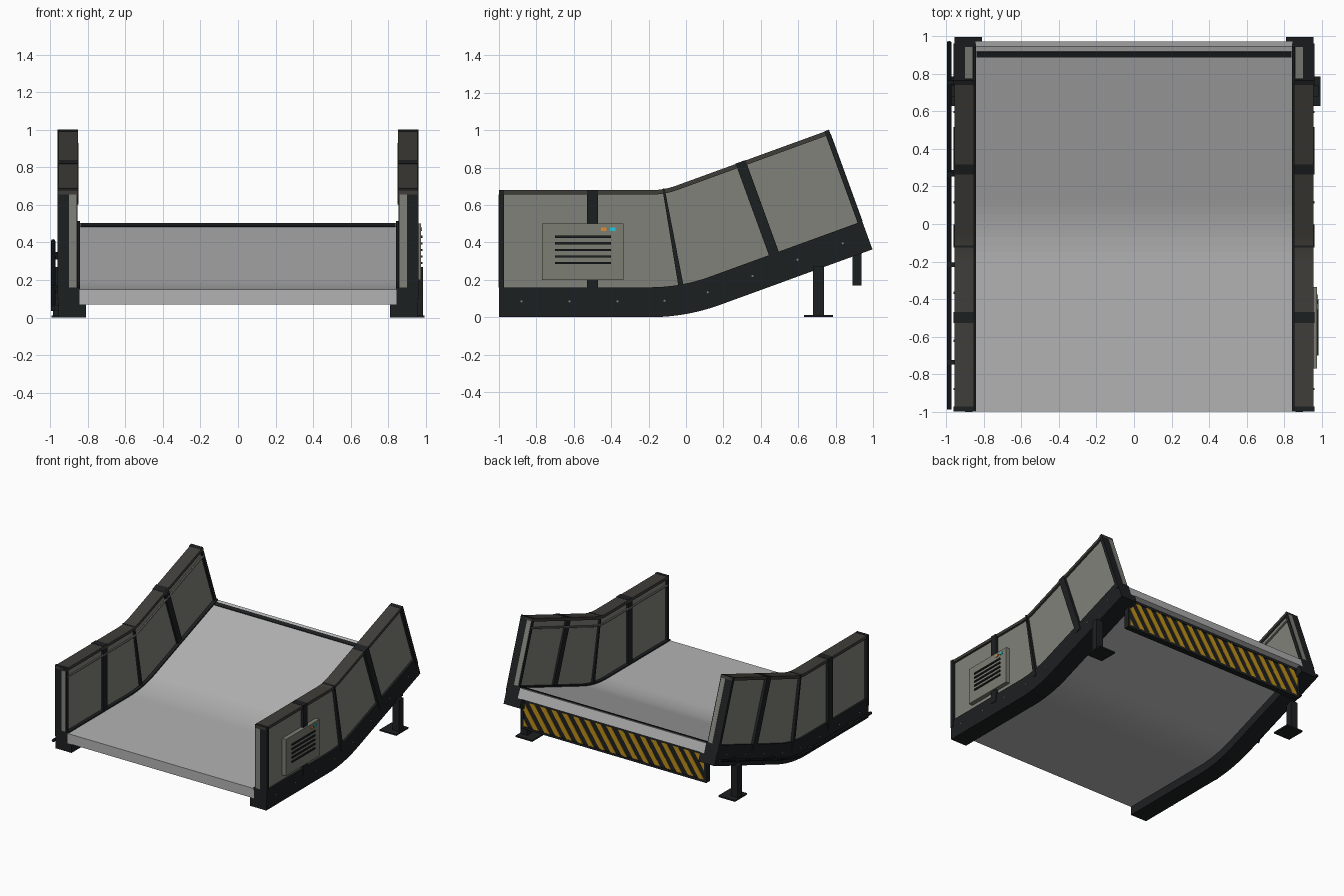
import bpy, bmesh, math
from mathutils import Vector, Matrix

if "Cube" in bpy.data.objects:
    bpy.data.objects.remove(bpy.data.objects["Cube"])

# Side path: flat run, 20 degree bend, straight ramp. d is the offset normal to it.
BEND, R, SEG = math.radians(20), 1.1, 8
T = R * math.tan(BEND / 2)
S1 = 1 - T
S2 = S1 + R * BEND
END = S2 + 0.997 / math.cos(BEND) - T


def frame(s, d):
    """Return y, z and slope angle at path length s and normal offset d."""
    if s <= S1:
        return s - 1, d, 0
    a = min((s - S1) / R, BEND)
    y = -T + (R - d) * math.sin(a)
    z = R - (R - d) * math.cos(a)
    extra = max(0, s - S2)
    return y + extra * math.cos(a), z + extra * math.sin(a), a


def material(name, *rgb):
    m = bpy.data.materials.new(name)
    m.diffuse_color = (*rgb, 1)
    m.use_nodes = True
    m.node_tree.nodes["Principled BSDF"].inputs["Base Color"].default_value = m.diffuse_color
    return m


DARK = material("dark_metal", 0.012, 0.014, 0.015)
CAP = material("cap_brown", 0.05, 0.047, 0.04)
PANEL = material("panel_grey", 0.22, 0.22, 0.195)
DECK = material("deck_grey", 0.45, 0.45, 0.45)
BOX = material("box_grey", 0.2, 0.205, 0.17)
YELLOW = material("hazard_yellow", 0.5, 0.27, 0.01)
ORANGE = material("lamp_orange", 0.8, 0.25, 0.03)
CYAN = material("lamp_cyan", 0.02, 0.6, 0.75)


def finish(name, bm, mat):
    bmesh.ops.recalc_face_normals(bm, faces=bm.faces)
    me = bpy.data.meshes.new(name)
    bm.to_mesh(me)
    bm.free()
    me.materials.append(mat)
    ob = bpy.data.objects.new(name, me)
    bpy.context.collection.objects.link(ob)
    return ob


def sweep(name, mat, section, s0=0, s1=END):
    """Sweep an (x, d) outline along the side path."""
    bm = bmesh.new()
    stops = [S1 + (S2 - S1) * i / SEG for i in range(SEG + 1)]
    stations = [s0] + [s for s in stops if s0 < s < s1] + [s1]
    rings = [[bm.verts.new((x, *frame(s, d)[:2])) for x, d in section] for s in stations]
    n = len(section)
    for a, b in zip(rings, rings[1:]):
        for i in range(n):
            bm.faces.new((a[i], a[(i + 1) % n], b[(i + 1) % n], b[i]))
    bm.faces.new(rings[0])
    bm.faces.new(rings[-1])
    return finish(name, bm, mat)


def rect(x0, x1, d0, d1):
    return [(x0, d0), (x1, d0), (x1, d1), (x0, d1)]


def circle(x, d, r, n=8):
    return [(x + r * math.cos(2 * math.pi * i / n), d + r * math.sin(2 * math.pi * i / n)) for i in range(n)]


def box(name, mat, x, y, z):
    bm = bmesh.new()
    size = [b - a for a, b in (x, y, z)]
    mid = [(a + b) / 2 for a, b in (x, y, z)]
    bmesh.ops.create_cube(bm, size=1, matrix=Matrix.Translation(mid) @ Matrix.Diagonal((*size, 1)))
    return finish(name, bm, mat)


# Walking deck with a dark threshold bar
sweep("deck", DECK, rect(-0.845, 0.845, 0.07, 0.15))
sweep("threshold_bar", DARK, rect(-0.84, 0.84, 0.148, 0.156), END - 0.06, END - 0.028)

for g, side in ((-1, "left"), (1, "right")):
    def wall(part, mat, x0, x1, d0, d1, s0=0, s1=END):
        return sweep(f"{side}_{part}", mat, rect(g * x0, g * x1, d0, d1), s0, s1)

    # Side wall layers
    wall("support_rail", DARK, 0.81, 0.85, 0, 0.07)
    wall("skirt", DARK, 0.842, 0.957, 0, 0.16)
    wall("panel", PANEL, 0.87, 0.94, 0.15, 0.66, 0.01, END - 0.01)
    wall("cap", CAP, 0.853, 0.957, 0.655, 0.679)
    sweep(f"{side}_handrail", PANEL, circle(g * 0.858, 0.605, 0.008), 0.01, END - 0.01)

    # Posts across the wall
    for i, (a, b) in enumerate(((0, 0.026), (0.472, 0.53), (0.985, 1.017), (1.526, 1.582), (END - 0.026, END))):
        wall(f"post_{i}", DARK, 0.855, 0.962, 0.1, 0.681, a, b)
    # Pale strips on the wall ends
    wall("front_strip", PANEL, 0.862, 0.9, 0.16, 0.655, -0.002, 0.01)
    wall("rear_strip", PANEL, 0.862, 0.9, 0.16, 0.655, END - 0.01, END + 0.002)

    # Skirt bolts
    for i in range(8):
        y, z, a = frame(0.12 + 0.257 * i, 0.085)
        bm = bmesh.new()
        m = Matrix.Translation((g * 0.958, y, z)) @ Matrix.Rotation(math.pi / 2, 4, 'Y')
        bmesh.ops.create_cone(bm, cap_ends=True, segments=8, radius1=0.006, radius2=0.006, depth=0.01, matrix=m)
        finish(f"{side}_bolt_{i}", bm, PANEL)

    # Rear leg and foot plate
    box(f"{side}_leg", DARK, (g * 0.955 - 0.03, g * 0.955 + 0.03), (0.68, 0.737), (0, 0.27))
    box(f"{side}_foot", DARK, (g * 0.92 - 0.075, g * 0.92 + 0.075), (0.63, 0.787), (0, 0.012))

# Conduit with clamps along the left skirt
sweep("conduit", DARK, circle(-0.985, 0.05, 0.012), 0.01, END - 0.01)
for i in range(4):
    s = 0.25 + 0.52 * i
    sweep(f"conduit_clamp_{i}", DARK, rect(-0.998, -0.95, 0.034, 0.066), s, s + 0.025)

# Control box on the right wall
box("control_box", BOX, (0.93, 0.975), (-0.77, -0.335), (0.2, 0.5))
for i in range(5):
    z = 0.29 + 0.035 * i
    box(f"vent_slat_{i}", DARK, (0.97, 0.984), (-0.7, -0.4), (z - 0.006, z + 0.006))
for name, mat, y in (("orange_lamp", ORANGE, -0.44), ("cyan_lamp", CYAN, -0.392)):
    box(name, mat, (0.97, 0.981), (y - 0.015, y + 0.015), (0.462, 0.48))

# Hazard board below the rear edge
box("hazard_board", DARK, (-0.84, 0.84), (0.89, 0.93), (0.17, 0.415))
for name, x, z in (("board_bottom", (-0.84, 0.84), (0.17, 0.19)), ("board_top", (-0.84, 0.84), (0.395, 0.415)),
                   ("board_left", (-0.84, -0.82), (0.17, 0.415)), ("board_right", (0.82, 0.84), (0.17, 0.415))):
    box(name, DARK, x, (0.925, 0.937), z)
bm = bmesh.new()
for i in range(-2, 18):
    x = -0.82 + 0.1 * i
    pts = [(x, 0.19), (x + 0.05, 0.19), (x + 0.19, 0.395), (x + 0.14, 0.395)]
    f = bm.faces.new([bm.verts.new((px, 0.932, pz)) for px, pz in pts])
for g in (-1, 1):
    bmesh.ops.bisect_plane(bm, geom=bm.verts[:] + bm.edges[:] + bm.faces[:], plane_co=(g * 0.82, 0, 0),
                           plane_no=(g, 0, 0), clear_outer=True)
stripes = finish("hazard_stripes", bm, YELLOW)
stripes.modifiers.new("thickness", 'SOLIDIFY').thickness = 0.004
